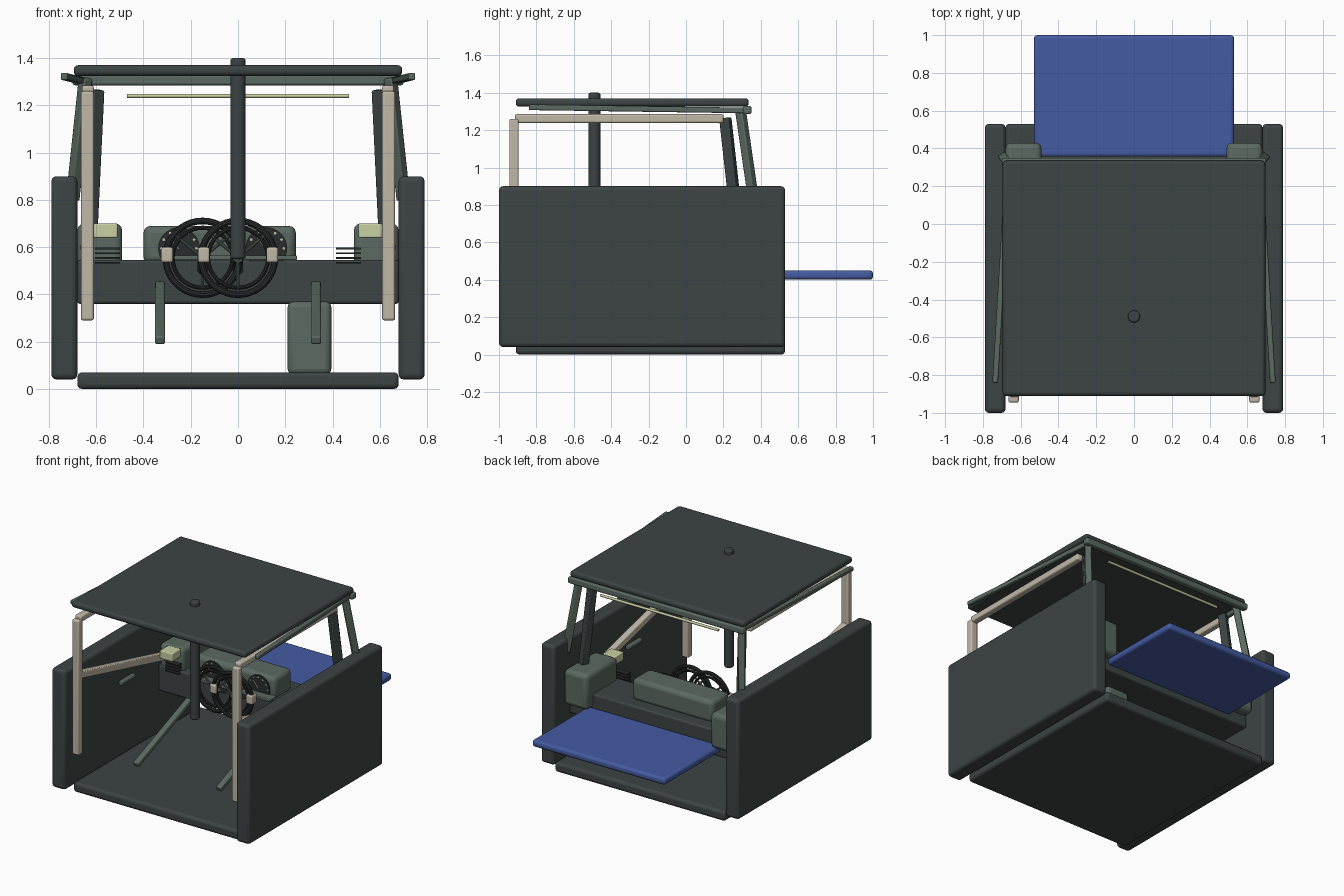
import bpy, math
from mathutils import Vector

if "Cube" in bpy.data.objects:
    bpy.data.objects.remove(bpy.data.objects["Cube"])


def colour(name, r, g, b):
    m = bpy.data.materials.new(name)
    m.diffuse_color = (r, g, b, 1)
    m.use_nodes = True
    m.node_tree.nodes["Principled BSDF"].inputs["Base Color"].default_value = m.diffuse_color
    return m


CHARCOAL = colour("charcoal", .046, .058, .057)
GREEN = colour("grey green", .105, .142, .120)
CREAM = colour("cream", .53, .48, .39)
LIME = colour("pale lime", .58, .63, .37)
BLUE = colour("blue", .058, .105, .36)
BLACK = colour("dark rubber", .022, .026, .026)


def finish(ob, name, mat, bevel=0.0, segs=3):
    ob.name = name
    ob.data.materials.append(mat)
    if bevel:
        b = ob.modifiers.new("bevel", "BEVEL")
        b.width, b.segments = bevel, segs
        b.limit_method = "ANGLE"
    bpy.ops.object.shade_smooth_by_angle(angle=math.radians(35))
    return ob


def box(name, x, y, z, mat, bevel=0.01):
    """Rounded box from (min, max) pairs."""
    bpy.ops.mesh.primitive_cube_add(
        size=1, location=[(p[0] + p[1]) / 2 for p in (x, y, z)])
    ob = bpy.context.object
    ob.scale = [p[1] - p[0] for p in (x, y, z)]
    bpy.ops.object.transform_apply(location=False, rotation=False, scale=True)
    return finish(ob, name, mat, bevel)


def beam(name, a, b, w, d, mat, bevel=0.006):
    """Rectangular bar running from a to b."""
    a, b = Vector(a), Vector(b)
    bpy.ops.mesh.primitive_cube_add(size=1, location=(a + b) / 2)
    ob = bpy.context.object
    ob.scale = (w, d, (b - a).length)
    ob.rotation_euler = (b - a).to_track_quat("Z", "Y").to_euler()
    bpy.ops.object.transform_apply(location=False, rotation=False, scale=True)
    return finish(ob, name, mat, bevel, 2)


def rod(name, a, b, r, mat, bevel=0.0, verts=24):
    a, b = Vector(a), Vector(b)
    bpy.ops.mesh.primitive_cylinder_add(
        vertices=verts, radius=r, depth=(b - a).length, location=(a + b) / 2,
        rotation=(b - a).to_track_quat("Z", "Y").to_euler())
    return finish(bpy.context.object, name, mat, bevel)


def ring(name, centre, r, t, mat):
    bpy.ops.mesh.primitive_torus_add(
        location=centre, rotation=(math.pi / 2, 0, 0), major_radius=r,
        minor_radius=t, major_segments=40, minor_segments=10)
    return finish(bpy.context.object, name, mat)


# Main shell
box("floor", (-.68, .68), (-.91, .53), (0, .07), CHARCOAL, .02)
box("roof", (-.695, .695), (-.91, .335), (1.325, 1.37), CHARCOAL, .018)
box("hood", (-.53, .53), (.355, 1.0), (.40, .45), BLUE, .018)
box("dash_beam", (-.68, .68), (.06, .36), (.36, .545), CHARCOAL, .012)
box("roof_header", (-.70, .70), (.305, .35), (1.285, 1.33), GREEN, .01)
rod("centre_post", (0, -.49, .55), (0, -.49, 1.40), .032, CHARCOAL, .01)
rod("light_bar", (-.47, .30, 1.24), (.47, .30, 1.24), .009, LIME, verts=12)

# Mirrored side parts
for s, side in ((-1, "left"), (1, "right")):
    def span(a, b):
        return tuple(sorted((s * a, s * b)))

    box(side + "_wall", span(.68, .79), (-1, .53), (.04, .90), CHARCOAL, .022)
    box(side + "_post", span(.61, .665), (-.945, -.895), (.29, 1.26), CREAM)
    box(side + "_upper_rail", span(.61, .66), (-.915, .20), (1.238, 1.285), CREAM)
    beam(side + "_brace", (s * .637, -.92, .86), (s * .637, .06, .62), .045, .05, CREAM)
    beam(side + "_inner_pillar", (s * .597, .21, 1.265), (s * .625, .275, .68),
         .05, .055, CHARCOAL)
    beam(side + "_outer_pillar", (s * .645, .29, 1.315), (s * .70, .365, .80),
         .045, .045, GREEN)
    beam(side + "_roof_rail", (s * .665, .33, 1.305), (s * .735, -.84, 1.322),
         .03, .03, GREEN)
    box(side + "_console", span(.49, .68), (.07, .43), (.445, .70), GREEN, .03)
    box(side + "_console_light", span(.51, .61), (-.02, .08), (.64, .70), LIME, .006)
    beam(side + "_floor_lever", (s * .33, -.08, .44), (s * .33, -.69, .205),
         .042, .035, GREEN)
    rod(side + "_door_handle", (s * .65, -.41, .60), (s * .65, -.26, .60), .018,
        GREEN, .005, 12)

    # Air vent slats
    x0 = -.605 if s < 0 else .415
    for i in range(4):
        z = .53 + .02 * i
        box(side + "_vent_slat", (x0, x0 + .105), (.035, .075),
            (z, z + .008), BLACK, 0)

# Instrument housing with two round dials
box("instrument_housing", (-.40, .245), (.07, .27), (.53, .69), GREEN, .03)
box("instrument_shelf", (-.30, .25), (.0, .08), (.545, .565), GREEN, .005)
for cx in (-.25, .12):
    rod("dial_face", (cx, .072, .595), (cx, .062, .595), .088, BLACK, verts=32)
    for k in range(7):
        a = math.radians(30 * k)
        px, pz = cx + .074 * math.cos(a), .595 + .074 * math.sin(a)
        rod("dial_mark", (px, .063, pz), (px, .058, pz), .006, CREAM, verts=8)
    rod("dial_needle", (cx, .058, .59), (cx - .04, .058, .64), .004, CREAM, verts=8)

# Pair of overlapping steering wheels
for cx, y in ((-.15, -.05), (.0, -.06)):
    ring("steering_rim", (cx, y, .555), .156, .014, BLACK)
    ring("steering_inner_rim", (cx, y, .555), .127, .009, BLACK)
    for a in (40, 140, 270):
        a = math.radians(a)
        rod("steering_spoke", (cx, y, .555),
            (cx + .15 * math.cos(a), y, .555 + .15 * math.sin(a)), .007, GREEN, verts=10)
    rod("steering_column", (cx, y, .555), (cx, .08, .50), .022, CHARCOAL)
for kx in (-.30, -.145, .145):
    box("wheel_grip", (kx - .025, kx + .025), (-.085, -.025), (.535, .60), CREAM, .01)

# Equipment case on the floor
box("floor_case", (.21, .395), (-.10, .20), (.06, .37), GREEN, .025)
